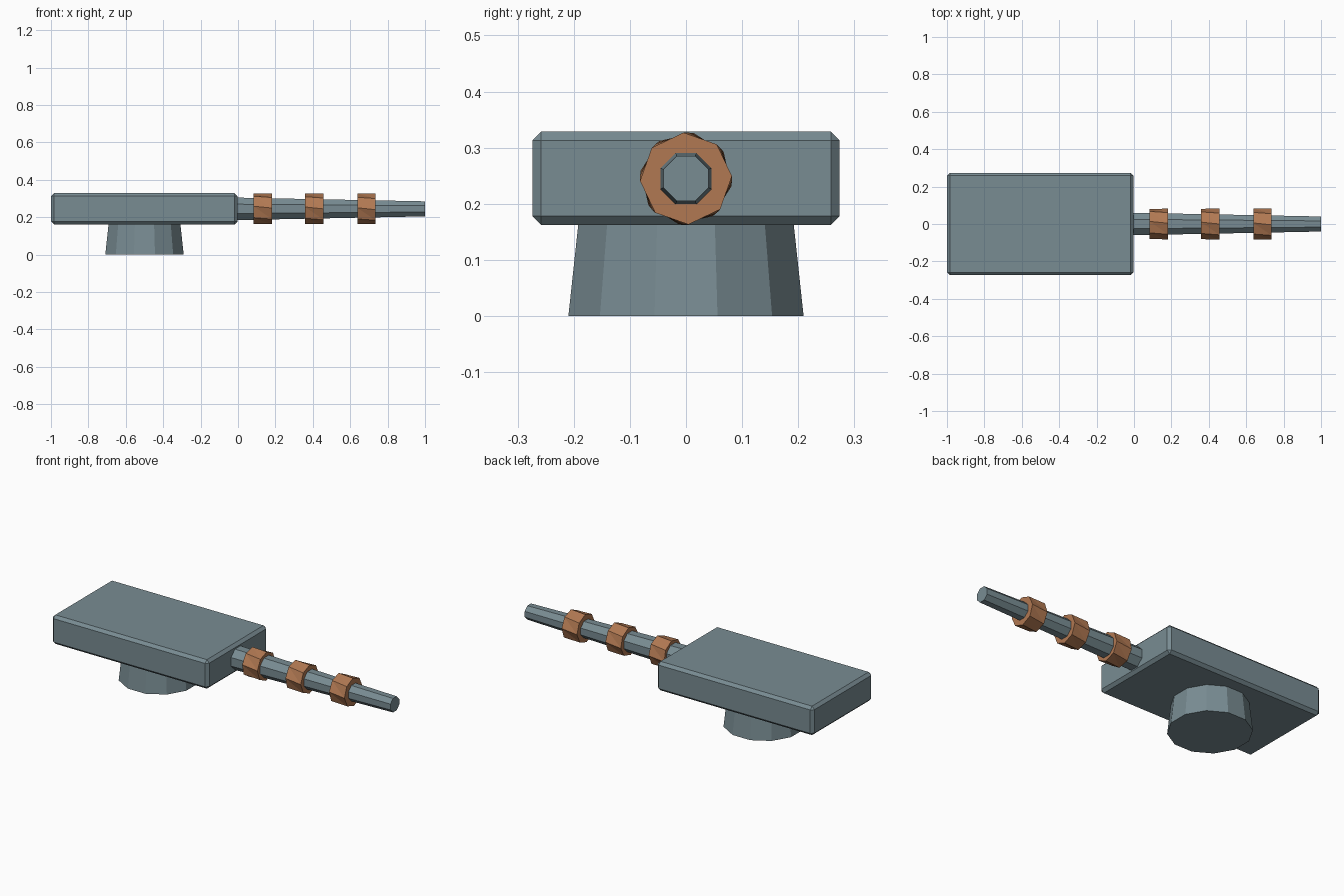
import bpy, math

if "Cube" in bpy.data.objects:
    bpy.data.objects.remove(bpy.data.objects["Cube"])


def material(name, rgb):
    m = bpy.data.materials.new(name)
    m.diffuse_color = (*rgb, 1)
    m.use_nodes = True
    m.node_tree.nodes["Principled BSDF"].inputs["Base Color"].default_value = m.diffuse_color
    return m


STEEL = material("steel grey", (0.19, 0.262, 0.29))
COPPER = material("copper brown", (0.44, 0.19, 0.085))
AXIS_Z = 0.245


def prism(name, sides, start, end, mat, along_x=True):
    """Capped prism between two (position, radius, rotation in degrees) ends."""
    verts = []
    for pos, r, rot in (start, end):
        for i in range(sides):
            a = math.tau * i / sides + math.radians(rot)
            c, s = r * math.cos(a), r * math.sin(a)
            verts.append((pos, c, AXIS_Z + s) if along_x else (-0.5 + c, s, pos))
    faces = [tuple(reversed(range(sides))), tuple(range(sides, 2 * sides))]
    twisted = start[2] != end[2]
    for i in range(sides):
        j = (i + 1) % sides
        if twisted:
            faces += [(i, j, sides + j), (i, sides + j, sides + i)]
        else:
            faces.append((i, j, sides + j, sides + i))
    me = bpy.data.meshes.new(name)
    me.from_pydata(verts, [], faces)
    me.materials.append(mat)
    ob = bpy.data.objects.new(name, me)
    bpy.context.collection.objects.link(ob)
    return ob


# Flat turret housing with chamfered edges
bpy.ops.mesh.primitive_cube_add(size=1, location=(-0.501, 0, 0.2455))
body = bpy.context.object
body.name = "turret_body"
body.scale = (0.998, 0.548, 0.167)
bpy.ops.object.transform_apply(location=False, rotation=False, scale=True)
body.data.materials.append(STEEL)
bevel = body.modifiers.new("chamfer", "BEVEL")
bevel.width = 0.016
bevel.segments = 1

# Tapered mounting base
prism("turret_base", 12, (0, 0.217, 15), (0.17, 0.198, 15), STEEL, along_x=False)

# Tapered barrel
prism("barrel", 8, (-0.004, 0.065, 22.5), (1, 0.0435, 22.5), STEEL)

# Slightly twisted coil rings around the barrel
for n, (x, rot) in enumerate([(0.132, -3), (0.408, 0), (0.687, 3)]):
    prism(f"coil_ring_{n + 1}", 8, (x - 0.049, 0.082, rot - 7),
          (x + 0.049, 0.082, rot), COPPER)
